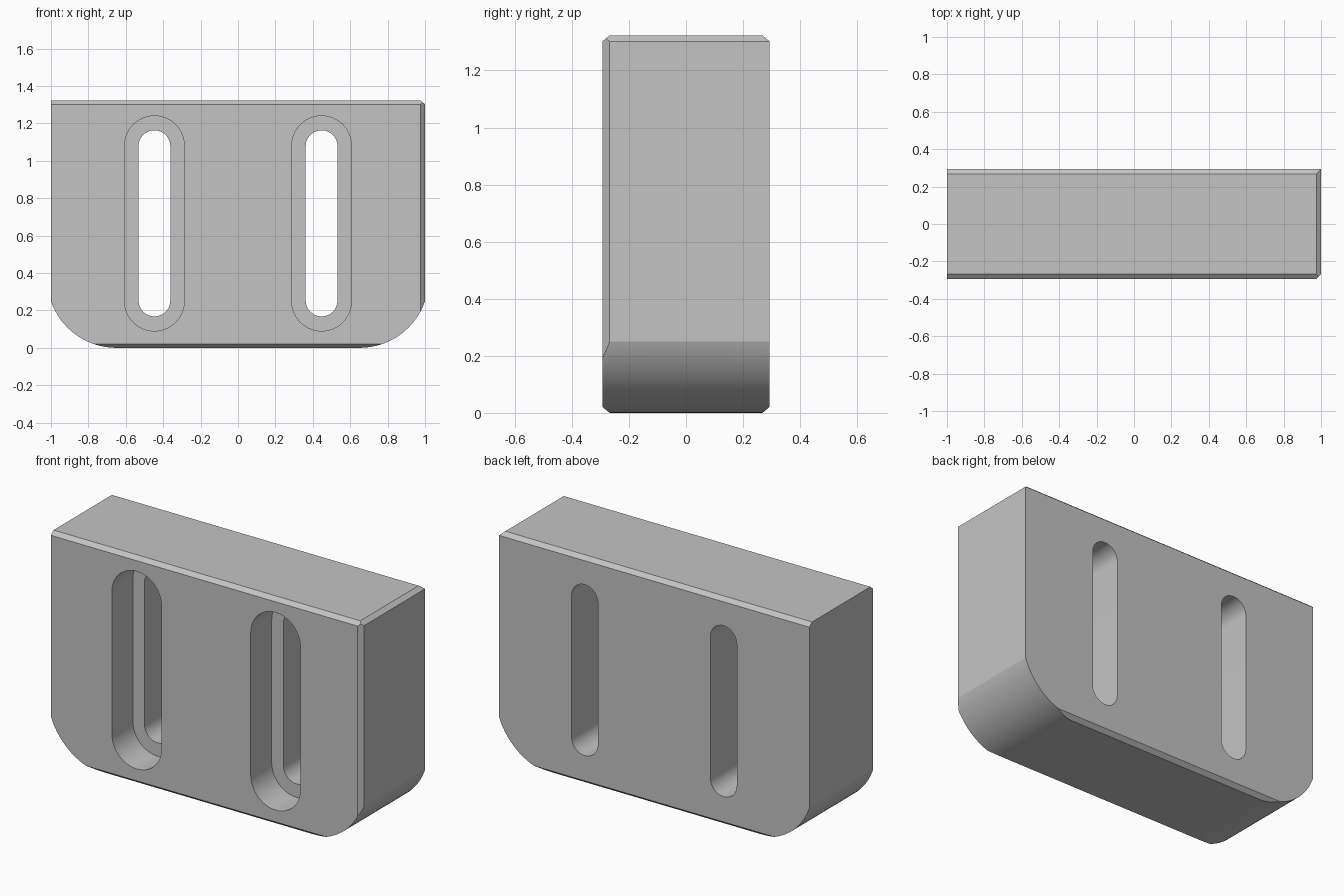
import bpy, bmesh, math
from mathutils import Vector

if "Cube" in bpy.data.objects:
    bpy.data.objects.remove(bpy.data.objects["Cube"])

HALF_X, HALF_Y, TOP = 1.0, 0.293, 1.323
CORNER_X, RADIUS = 0.65, 0.37
CHAMFER, CHAMFER_Z = 0.025, 0.021

grey = bpy.data.materials.new("plain_grey")
grey.use_nodes = True
grey.diffuse_color = (0.55, 0.55, 0.55, 1)
grey.node_tree.nodes["Principled BSDF"].inputs["Base Color"].default_value = (0.55, 0.55, 0.55, 1)


def prism(profile, y0, y1):
    """Extrude an (x, z) outline from y0 to y1."""
    bm = bmesh.new()
    face = bm.faces.new([bm.verts.new((x, y0, z)) for x, z in profile])
    moved = bmesh.ops.extrude_face_region(bm, geom=[face])["geom"]
    verts = [g for g in moved if isinstance(g, bmesh.types.BMVert)]
    bmesh.ops.translate(bm, vec=(0, y1 - y0, 0), verts=verts)
    bmesh.ops.recalc_face_normals(bm, faces=bm.faces)
    return bm


def to_object(bm, name):
    mesh = bpy.data.meshes.new(name)
    bmesh.ops.recalc_face_normals(bm, faces=bm.faces)
    bm.to_mesh(mesh)
    bm.free()
    obj = bpy.data.objects.new(name, mesh)
    bpy.context.collection.objects.link(obj)
    mesh.materials.append(grey)
    return obj


def slice_off(bm, point, normal):
    """Cut away everything beyond a plane and cap the opening."""
    cut = bmesh.ops.bisect_plane(bm, geom=bm.verts[:] + bm.edges[:] + bm.faces[:],
                                 plane_co=point, plane_no=Vector(normal).normalized(),
                                 clear_outer=True)
    edges = [g for g in cut["geom_cut"] if isinstance(g, bmesh.types.BMEdge)]
    bmesh.ops.holes_fill(bm, edges=edges, sides=0)


def stadium(cx, half_width, low, high, steps=24):
    pts = []
    for centre, start in ((high - half_width, 0), (low + half_width, math.pi)):
        for i in range(steps + 1):
            a = start + math.pi * i / steps
            pts.append((cx + half_width * math.cos(a), centre + half_width * math.sin(a)))
    return pts


# Block outline with rounded bottom corners
end = math.acos((HALF_X - CORNER_X) / RADIUS)
arc = []
for i in range(25):
    a = -math.pi / 2 + (math.pi / 2 - end) * i / 24
    arc.append((CORNER_X + RADIUS * math.cos(a), RADIUS + RADIUS * math.sin(a)))
outline = arc + [(HALF_X, TOP), (-HALF_X, TOP)] + [(-x, z) for x, z in reversed(arc)]
body = prism(outline, -HALF_Y, HALF_Y)

# Chamfers: top and bottom long edges, then the left end's top and front edges
for side in (-1, 1):
    edge_y = side * HALF_Y
    slice_off(body, (0, edge_y, TOP - CHAMFER_Z), (0, side * CHAMFER_Z, CHAMFER))
    slice_off(body, (0, edge_y, CHAMFER_Z), (0, side * CHAMFER_Z, -CHAMFER))
slice_off(body, (HALF_X, 0, TOP - CHAMFER_Z), (CHAMFER_Z, 0, CHAMFER))
slice_off(body, (HALF_X, CHAMFER - HALF_Y, 0), (1, -1, 0))
block = to_object(body, "slotted_block")

# Two stepped slots: a wide recess in front, a narrow slot right through
for cx in (-0.447, 0.447):
    for half_width, low, high, back in ((0.16, 0.09, 1.24, -HALF_Y + 0.193),
                                        (0.085, 0.168, 1.163, HALF_Y + 0.1)):
        cutter = to_object(prism(stadium(cx, half_width, low, high), -HALF_Y - 0.1, back),
                           "slot_cutter")
        cutter.hide_render = True
        mod = block.modifiers.new("slot", "BOOLEAN")
        mod.operation = "DIFFERENCE"
        mod.solver = "EXACT"
        mod.object = cutter
        bpy.context.view_layer.objects.active = block
        bpy.ops.object.modifier_apply(modifier=mod.name)
        bpy.data.objects.remove(cutter)

# Smooth curves, crisp edges
bpy.ops.object.select_all(action="DESELECT")
block.select_set(True)
bpy.context.view_layer.objects.active = block
bpy.ops.object.shade_smooth_by_angle(angle=math.radians(15))
